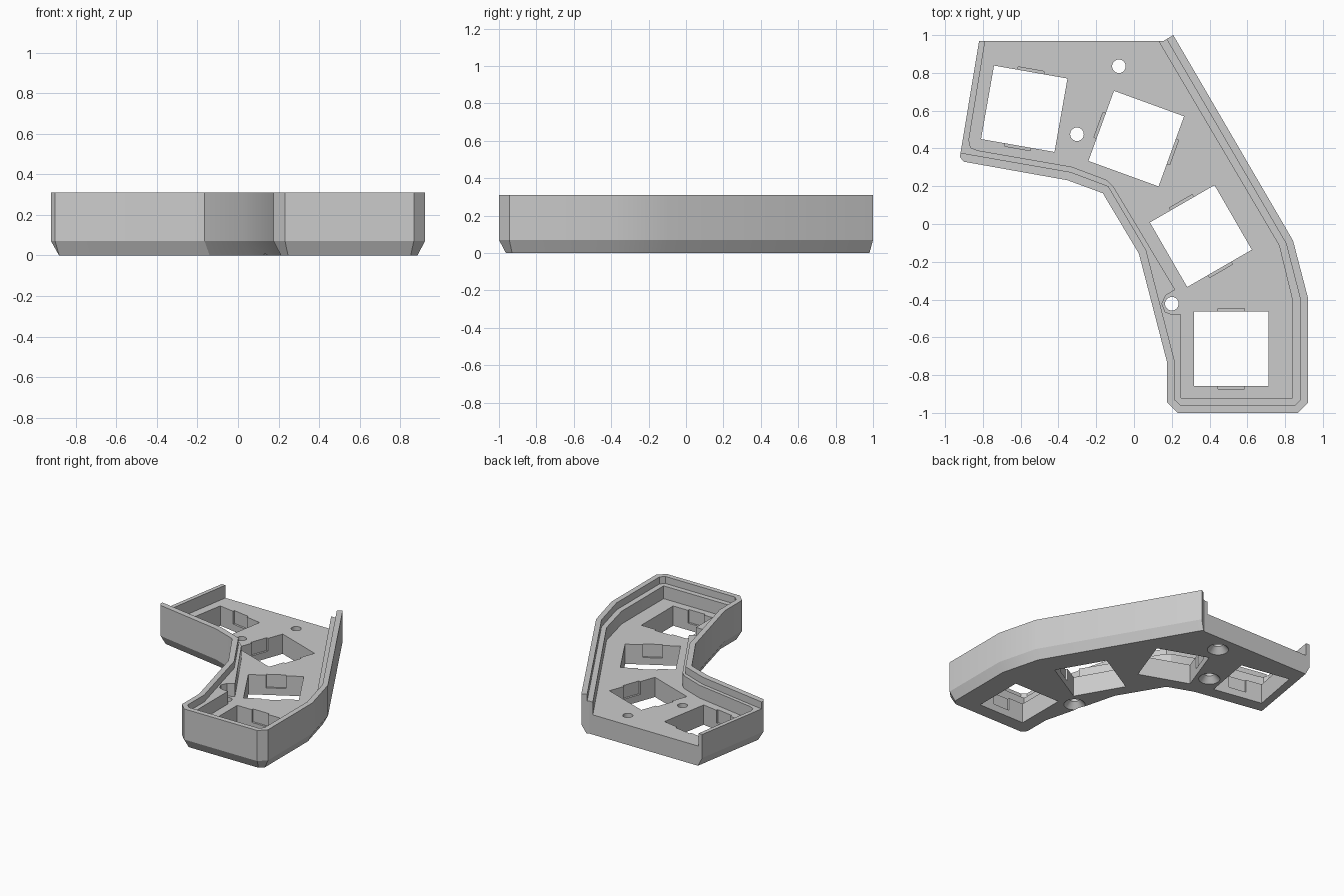
import bpy, bmesh, math
from mathutils import Vector, Matrix

if "Cube" in bpy.data.objects:
    bpy.data.objects.remove(bpy.data.objects["Cube"])

HEIGHT, CHAMFER_Z, CHAMFER_IN = 0.31, 0.07, 0.037
FLOOR, LEDGE = 0.155, 0.255

grey = bpy.data.materials.new("plain_grey")
grey.diffuse_color = (0.6, 0.6, 0.6, 1)
grey.use_nodes = True
grey.node_tree.nodes["Principled BSDF"].inputs["Base Color"].default_value = grey.diffuse_color


def loft(name, layers):
    """Closed solid through stacked outlines [(points, z), ...]."""
    bm = bmesh.new()
    rings = [[bm.verts.new((x, y, z)) for x, y in pts] for pts, z in layers]
    n = len(rings[0])
    for a, b in zip(rings, rings[1:]):
        for i in range(n):
            j = (i + 1) % n
            bm.faces.new((a[i], a[j], b[j], b[i]))
    bm.faces.new(rings[0][::-1])
    bm.faces.new(rings[-1])
    bmesh.ops.recalc_face_normals(bm, faces=bm.faces)
    mesh = bpy.data.meshes.new(name)
    bm.to_mesh(mesh)
    bm.free()
    ob = bpy.data.objects.new(name, mesh)
    mesh.materials.append(grey)
    bpy.context.collection.objects.link(ob)
    return ob


def inset(pts, dists):
    """Move each edge of a counter-clockwise outline inward by its distance."""
    out, n = [], len(pts)
    for i in range(n):
        p0, p, p1 = (Vector(pts[k % n]) for k in (i - 1, i, i + 1))
        d0, d1 = (p - p0).normalized(), (p1 - p).normalized()
        n0, n1 = Vector((-d0.y, d0.x)), Vector((-d1.y, d1.x))
        a, b = p + n0 * dists[i - 1], p + n1 * dists[i]
        t = (b - a).cross(d1) / d0.cross(d1)
        out.append(tuple(a + d0 * t))
    return out


def rect(cx, cy, w, h, angle=0, dx=0, dy=0):
    rot = Matrix.Rotation(math.radians(angle), 2)
    return [tuple(Vector((cx, cy)) + rot @ Vector((dx + sx * w / 2, dy + sy * h / 2)))
            for sx, sy in ((-1, -1), (1, -1), (1, 1), (-1, 1))]


def circle(x, y, r, n=32):
    return [(x + r * math.cos(a * math.tau / n), y + r * math.sin(a * math.tau / n))
            for a in range(n)]


# Outer outline, counter-clockwise; the last three edges form the open back
outline = [(-0.82, 0.97), (-0.922, 0.355), (-0.902, 0.33), (-0.353, 0.232),
           (-0.165, 0.163), (0.026, -0.157), (0.175, -0.732), (0.175, -0.945),
           (0.232, -1.0), (0.867, -1.0), (0.922, -0.945), (0.922, -0.395),
           (0.842, -0.088), (0.208, 1.0), (0.158, 0.97)]
walls = [CHAMFER_IN] * 13 + [0, 0]
case = loft("case", [(inset(outline, walls), 0), (outline, CHAMFER_Z), (outline, HEIGHT)])

# Recess inside the outer wall (it runs out over the low left side),
# and the deeper recess inside the ledge
wall_line = [(-1.2, 1.2), (-1.2, 0.426), (-0.335, 0.275),
             (-0.136, 0.2), (0.064, -0.138), (0.215, -0.725), (0.215, -0.93),
             (0.248, -0.96), (0.851, -0.96), (0.881, -0.93), (0.881, -0.4),
             (0.805, -0.103), (0.043, 1.2)]
ledge_line = [(-0.75, 1.2), (-0.874, 0.445), (-0.865, 0.405), (-0.83, 0.39), (-0.33, 0.303),
              (-0.148, 0.235), (-0.11, 0.2), (0.218, -0.348), (0.168, -0.378),
              (0.148, -0.423), (0.166, -0.466), (0.203, -0.48), (0.25, -0.48),
              (0.25, -0.92), (0.838, -0.92), (0.838, -0.4), (0.768, -0.113), (-0.007, 1.2)]
cutters = [loft("wall_recess", [(wall_line, LEDGE), (wall_line, 0.5)]),
           loft("floor_recess", [(ledge_line, FLOOR), (ledge_line, 0.5)])]

# Square key openings with a clip notch on two opposite sides
for x, y, angle in ((-0.581, 0.61, -10), (0.012, 0.452, 70), (0.354, -0.064, 30), (0.514, -0.66, 0)):
    hole = rect(x, y, 0.395, 0.395, angle)
    cutters.append(loft("key_opening", [(hole, -0.1), (hole, 0.4)]))
    for side in (-1, 1):
        notch = rect(x, y, 0.14, 0.1, angle, 0, side * 0.163)
        cutters.append(loft("clip_notch", [(notch, 0.055), (notch, 0.24)]))

# Screw holes, countersunk from below
for x, y in ((-0.08, 0.835), (-0.302, 0.475), (0.2, -0.422)):
    cutters.append(loft("screw_hole", [(circle(x, y, r), z) for r, z in
                                       ((0.085, -0.01), (0.036, 0.045), (0.036, 0.4))]))

# Apply every cut, then discard the cutters
bpy.context.view_layer.objects.active = case
case.select_set(True)
for cutter in cutters:
    cutter.hide_render = True
    mod = case.modifiers.new("cut", 'BOOLEAN')
    mod.operation, mod.solver, mod.object = 'DIFFERENCE', 'EXACT', cutter
    bpy.ops.object.modifier_apply(modifier=mod.name)
for cutter in cutters:
    bpy.data.objects.remove(cutter)

bpy.ops.object.select_all(action='DESELECT')
case.select_set(True)
bpy.ops.object.shade_smooth_by_angle(angle=math.radians(20))
